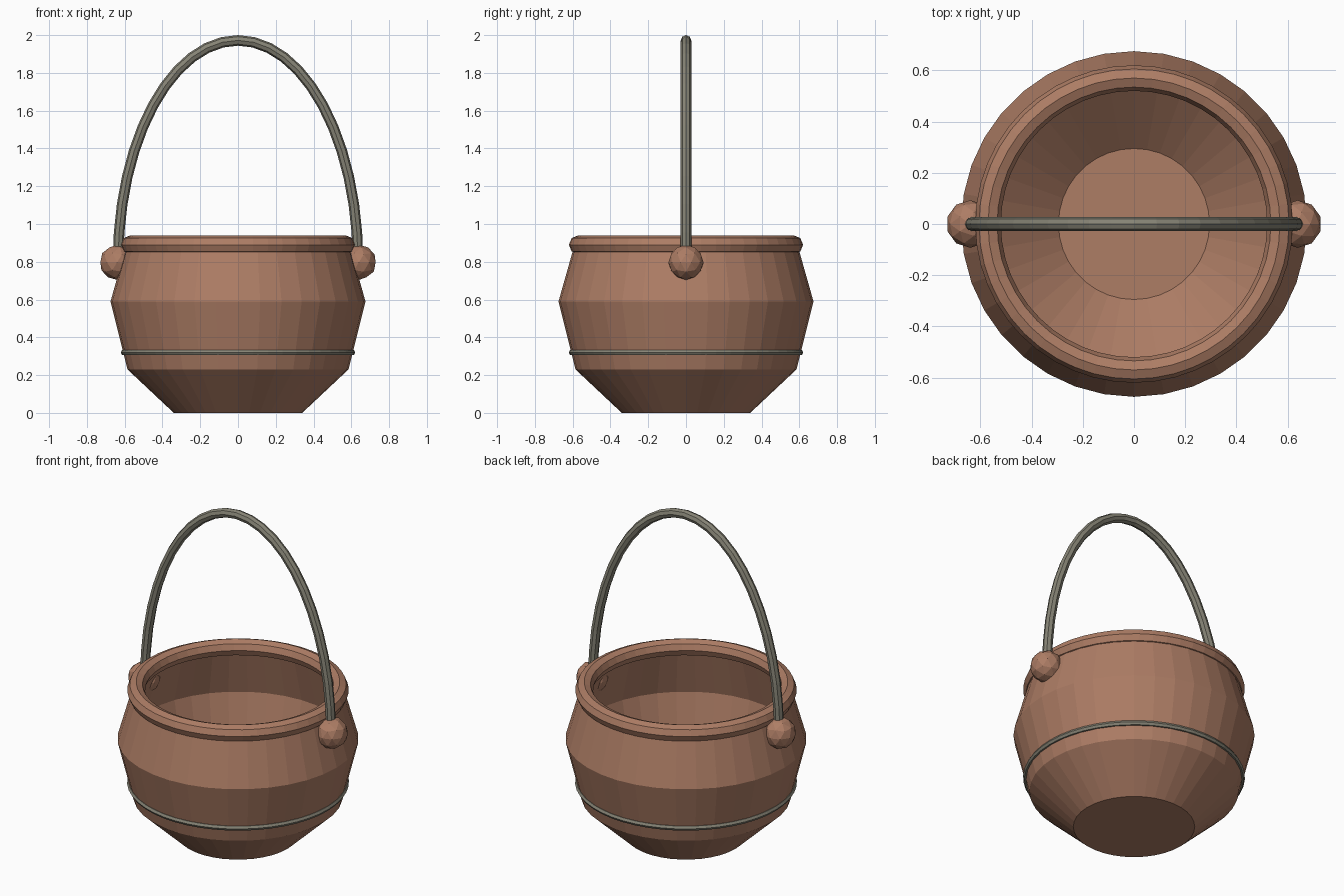
import bpy, bmesh
from math import sin, cos, pi, tau
from mathutils import Vector

cube = bpy.data.objects.get("Cube")
if cube:
    bpy.data.objects.remove(cube, do_unlink=True)


def material(name, rgb):
    m = bpy.data.materials.new(name)
    m.use_nodes = True
    m.diffuse_color = (*rgb, 1)
    m.node_tree.nodes["Principled BSDF"].inputs["Base Color"].default_value = (*rgb, 1)
    return m


clay = material("brown clay", (0.42, 0.205, 0.13))
iron = material("grey iron", (0.24, 0.23, 0.18))


def finish(name, bm, mat):
    bmesh.ops.recalc_face_normals(bm, faces=bm.faces)
    mesh = bpy.data.meshes.new(name)
    bm.to_mesh(mesh)
    bm.free()
    mesh.materials.append(mat)
    obj = bpy.data.objects.new(name, mesh)
    bpy.context.collection.objects.link(obj)
    return obj


def skin(bm, rings, closed=False):
    """Join neighbouring rings of vertices with quads."""
    pairs = list(zip(rings, rings[1:] + rings[:1]))
    for a, b in pairs if closed else pairs[:-1]:
        n = len(a)
        for i in range(n):
            j = (i + 1) % n
            bm.faces.new((a[i], a[j], b[j], b[i]))


def lathe(name, profile, steps, mat, closed=False):
    bm = bmesh.new()
    rings = [[bm.verts.new((r * cos(tau * i / steps), r * sin(tau * i / steps), z))
              for i in range(steps)] for r, z in profile]
    skin(bm, rings, closed)
    if not closed:
        bm.faces.new(rings[0])
        bm.faces.new(rings[-1])
    return finish(name, bm, mat)


def hoop(name, radius, thickness, z, sides, mat):
    profile = [(radius + thickness * cos(tau * i / sides),
                z + thickness * sin(tau * i / sides)) for i in range(sides)]
    return lathe(name, profile, 48, mat, closed=True)


# Hollow pot: outer wall up to the lip, then inner wall down to the floor
lathe("pot_body", [(0.34, 0), (0.585, 0.23), (0.675, 0.59), (0.59, 0.89),
                   (0.54, 0.89), (0.62, 0.59), (0.54, 0.26), (0.295, 0.05)], 36, clay)

# Rolled lip and the thin band around the belly
hoop("pot_rim", 0.57, 0.05, 0.89, 8, clay)
hoop("belly_band", 0.605, 0.016, 0.32, 6, iron)

# Round lugs that hold the handle
for side, x in (("left", 0.64), ("right", -0.64)):
    bm = bmesh.new()
    bmesh.ops.create_icosphere(bm, subdivisions=2, radius=0.093)
    bmesh.ops.translate(bm, verts=bm.verts, vec=(x, 0, 0.797))
    finish(side + "_lug", bm, clay)

# Arched handle: a tube swept along half an ellipse
bm = bmesh.new()
width, height, tube, spans, sides = 0.635, 1.172, 0.028, 24, 8
rings = []
for k in range(spans + 1):
    t = pi * k / spans
    centre = Vector((width * cos(t), 0, 0.8 + height * sin(t)))
    out = Vector((height * cos(t), 0, width * sin(t))).normalized()
    rings.append([bm.verts.new(centre + tube * (out * cos(tau * i / sides)
                  + Vector((0, sin(tau * i / sides), 0)))) for i in range(sides)])
skin(bm, rings)
bm.faces.new(rings[0])
bm.faces.new(rings[-1])
finish("handle", bm, iron)
